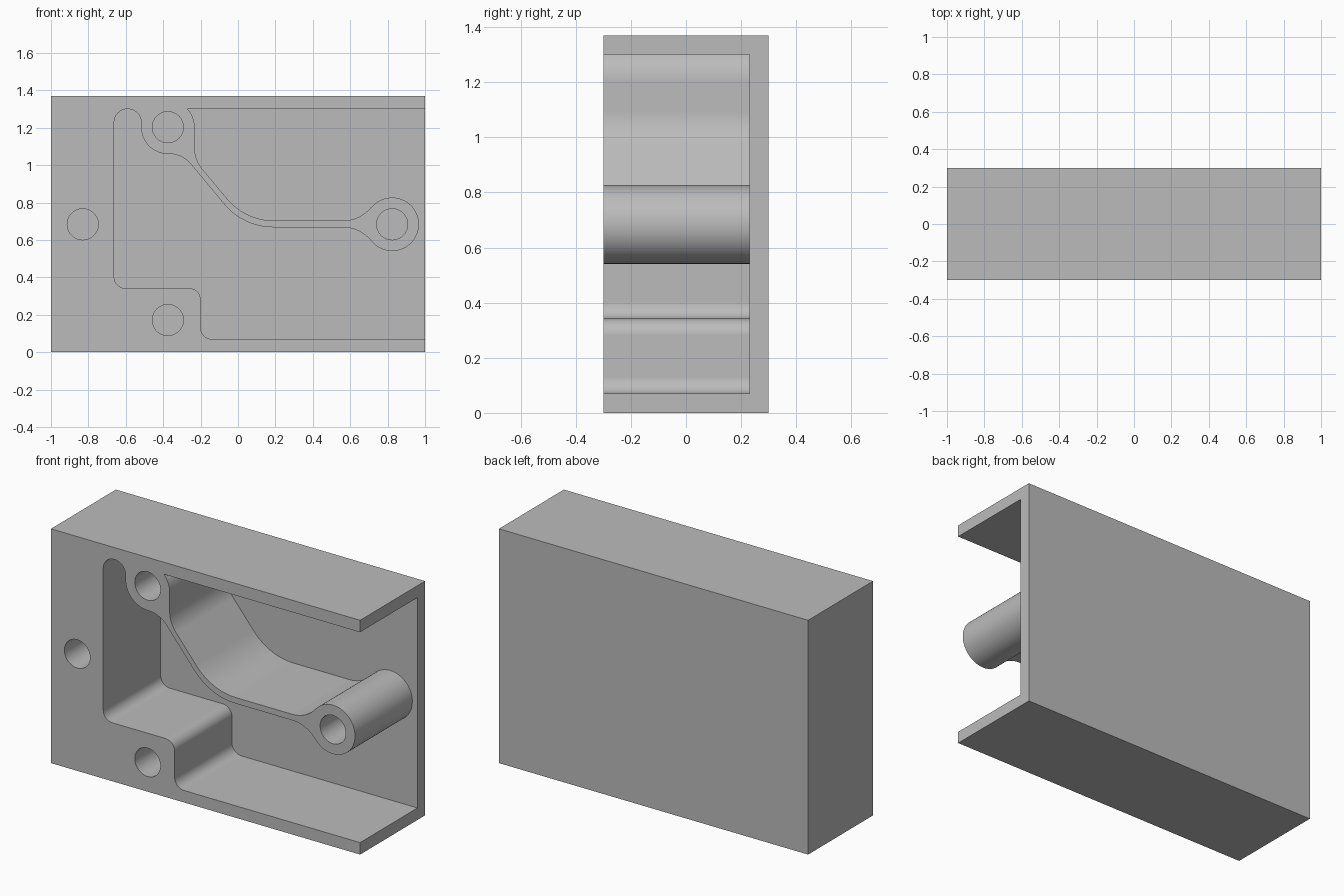
import bpy, bmesh, math
from mathutils import Vector

if "Cube" in bpy.data.objects:
    bpy.data.objects.remove(bpy.data.objects["Cube"])

HALF_DEPTH, HEIGHT, WALL = 0.3, 1.37, 0.07
FLOOR_Y = HALF_DEPTH - WALL
BOSS_R, HOLE_R, BLEND_R = 0.143, 0.083, 0.195
TOP_POST, ARM_POST = Vector((-0.375, 1.203)), Vector((0.824, 0.684))


def arc(centre, radius, start, end, steps=16):
    """Points of an arc, angles in radians."""
    return [centre + radius * Vector((math.cos(a), math.sin(a)))
            for a in (start + (end - start) * i / steps for i in range(steps + 1))]


def fillet(before, corner, after, radius):
    """Replace a corner with a tangent arc."""
    a, b = (before - corner).normalized(), (after - corner).normalized()
    half = math.acos(a.dot(b)) / 2
    centre = corner + (a + b).normalized() * (radius / math.sin(half))
    reach = radius / math.tan(half)
    v0, v1 = corner + a * reach - centre, corner + b * reach - centre
    start = math.atan2(v0.y, v0.x)
    turn = math.atan2(v0.x * v1.y - v0.y * v1.x, v0.dot(v1))
    return arc(centre, radius, start, start + turn, 12)


def rounded(path):
    """Turn (point, radius) pairs into an outline with filleted corners."""
    out = []
    for i, (p, r) in enumerate(path):
        pts = fillet(path[i - 1][0], p, path[(i + 1) % len(path)][0], r) if r else [p]
        for q in pts:
            if not out or (q - out[-1]).length > 0.001:
                out.append(q)
    return out


def prism(name, outline, y0, y1):
    """Closed solid from an x-z outline swept along y."""
    bm = bmesh.new()
    front = [bm.verts.new((p.x, y0, p.y)) for p in outline]
    back = [bm.verts.new((p.x, y1, p.y)) for p in outline]
    bm.faces.new(front)
    bm.faces.new(back[::-1])
    for i in range(len(outline)):
        bm.faces.new((front[i], front[i - 1], back[i - 1], back[i]))
    bmesh.ops.recalc_face_normals(bm, faces=bm.faces[:])
    mesh = bpy.data.meshes.new(name)
    bm.to_mesh(mesh)
    bm.free()
    obj = bpy.data.objects.new(name, mesh)
    bpy.context.scene.collection.objects.link(obj)
    return obj


def cut(target, cutter):
    """Subtract the cutter and discard it."""
    mod = target.modifiers.new("cut", "BOOLEAN")
    mod.operation, mod.solver, mod.object = "DIFFERENCE", "EXACT", cutter
    bpy.context.view_layer.update()
    bpy.context.view_layer.objects.active = target
    bpy.ops.object.modifier_apply(modifier=mod.name)
    bpy.data.objects.remove(cutter)


# Solid block
corners = [Vector(c) for c in ((-1, 0), (1, 0), (1, HEIGHT), (-1, HEIGHT))]
housing = prism("housing", corners, -HALF_DEPTH, HALF_DEPTH)

# Arm blends smoothly into the round post at its free end
blend_x, arm_low, arm_high = 0.56, 0.668, 0.703
low_centre = Vector((blend_x, arm_low - BLEND_R))
high_centre = Vector((blend_x, arm_high + BLEND_R))
low, high = low_centre - ARM_POST, high_centre - ARM_POST
low_a, high_a = math.atan2(low.y, low.x), math.atan2(high.y, high.x)
tau = math.tau
post_outline = (
    arc(low_centre, BLEND_R, math.pi / 2, low_a + math.pi)
    + arc(ARM_POST, BOSS_R, low_a + tau, high_a + tau, 48)
    + arc(high_centre, BLEND_R, high_a + math.pi, 1.5 * math.pi))

# Pocket outline: stepped lower wall, slot, arm underside, post, arm top
ceiling = HEIGHT - WALL
post_left, post_right = TOP_POST.x - BOSS_R, TOP_POST.x + BOSS_R
lower_wall = [((1.1, WALL), 0), ((-0.2, WALL), 0.06), ((-0.2, 0.342), 0.06),
              ((-0.662, 0.342), 0.06), ((-0.662, ceiling), 0.07),
              ((post_left, ceiling), 0.07), ((post_left, 1.06), BOSS_R),
              ((-0.2975, 1.06), 0.15), ((0.029, arm_low), 0.34)]
upper_wall = [((0.04, arm_high), 0.33), ((post_right, 1.029), 0.18)]
top_arc = arc(TOP_POST, BOSS_R, 0, math.asin((ceiling - TOP_POST.y) / BOSS_R))
path = ([(Vector(p), r) for p, r in lower_wall]
        + [(p, 0) for p in post_outline]
        + [(Vector(p), r) for p, r in upper_wall]
        + [(p, 0) for p in top_arc] + [(Vector((1.1, ceiling)), 0)])
cut(housing, prism("pocket_cutter", rounded(path), -HALF_DEPTH - 0.1, FLOOR_Y))

# Blind screw holes
for centre in (TOP_POST, ARM_POST, Vector((-0.83, 0.684)), Vector((-0.375, 0.172))):
    circle = arc(centre, HOLE_R, 0, tau, 48)[:-1]
    cut(housing, prism("hole_cutter", circle, -HALF_DEPTH - 0.1, FLOOR_Y))

# Plain grey finish
grey = bpy.data.materials.new("plain grey")
grey.use_nodes = True
colour = (0.5, 0.5, 0.5, 1)
grey.diffuse_color = colour
grey.node_tree.nodes["Principled BSDF"].inputs["Base Color"].default_value = colour
housing.data.materials.clear()
housing.data.materials.append(grey)

# Smooth curved walls, crisp edges
bpy.ops.object.select_all(action="DESELECT")
housing.select_set(True)
bpy.context.view_layer.objects.active = housing
bpy.ops.object.shade_smooth_by_angle(angle=math.radians(30))
weighted = housing.modifiers.new("weighted_normals", "WEIGHTED_NORMAL")
weighted.keep_sharp = True
